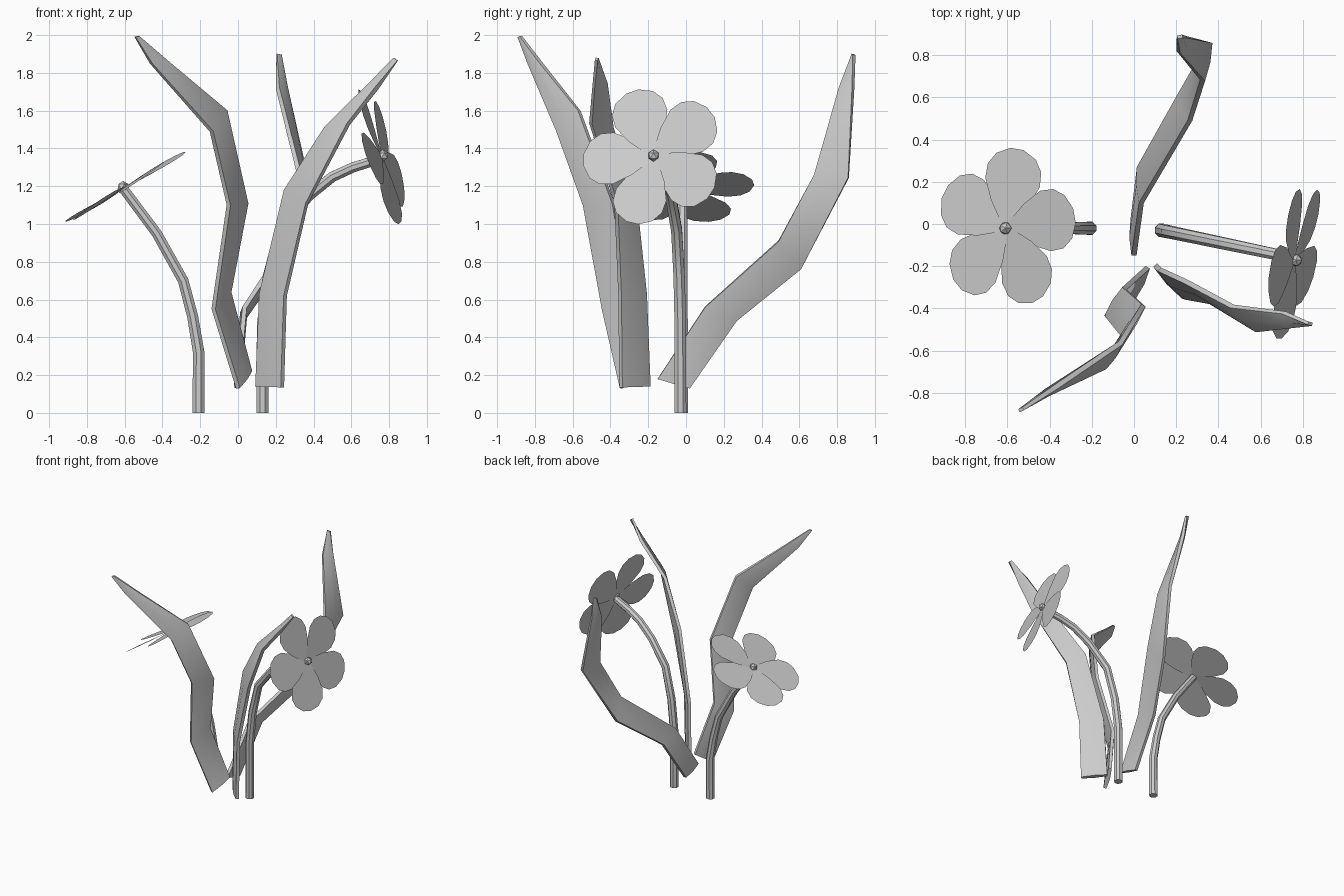
import bpy, bmesh, math
from mathutils import Vector

if "Cube" in bpy.data.objects:
    bpy.data.objects.remove(bpy.data.objects["Cube"])


def finish(name, bm, angle=40):
    bmesh.ops.recalc_face_normals(bm, faces=bm.faces)
    me = bpy.data.meshes.new(name)
    bm.to_mesh(me)
    bm.free()
    ob = bpy.data.objects.new(name, me)
    bpy.context.collection.objects.link(ob)
    bpy.context.view_layer.objects.active = ob
    ob.select_set(True)
    bpy.ops.object.shade_smooth_by_angle(angle=math.radians(angle))
    ob.select_set(False)
    return ob


def loft(bm, rings):
    # skin closed rings and cap both ends
    vs = [[bm.verts.new(p) for p in r] for r in rings]
    n = len(vs[0])
    for a, b in zip(vs, vs[1:]):
        for i in range(n):
            bm.faces.new((a[i], a[(i + 1) % n], b[(i + 1) % n], b[i]))
    bm.faces.new(vs[0])
    bm.faces.new(vs[-1])


def leaf(name, sections):
    # each section is the pair of blade edge points; hexagonal lens profile
    secs = [(Vector(a), Vector(b)) for a, b in sections]
    mids = [(a + b) / 2 for a, b in secs]
    rings = []
    for i, (a, b) in enumerate(secs):
        tangent = mids[min(i + 1, len(mids) - 1)] - mids[max(i - 1, 0)]
        n = (b - a).cross(tangent).normalized()
        last = i == len(secs) - 1
        e, m = (0.008, 0.008) if last else (0.012, 0.02)
        c = mids[i]
        rings.append([a + n * e, c + n * m, b + n * e, b - n * e, c - n * m, a - n * e])
    bm = bmesh.new()
    loft(bm, rings)
    finish(name, bm)


def stem(name, path, r0=0.034, r1=0.028, sides=8):
    pts = [Vector(p) for p in path]
    rings = []
    for i, p in enumerate(pts):
        t = Vector()
        if i > 0:
            t += (p - pts[i - 1]).normalized()
        if i < len(pts) - 1:
            t += (pts[i + 1] - p).normalized()
        t.normalize()
        u = Vector((0, 1, 0)).cross(t).normalized()
        v = t.cross(u)
        r = r0 + (r1 - r0) * i / (len(pts) - 1)
        rings.append([p + r * (u * math.cos(k) + v * math.sin(k))
                      for k in (2 * math.pi * (j + 0.5) / sides for j in range(sides))])
    bm = bmesh.new()
    loft(bm, rings)
    finish(name, bm)


# half outline of one petal: distance from centre, half width
PETAL = [(0.0, 0.015), (0.12, 0.10), (0.22, 0.145), (0.29, 0.142), (0.345, 0.105), (0.38, 0.035)]


def flower(name, centre, normal, u, start):
    c, n = Vector(centre), Vector(normal).normalized()
    u = Vector(u)
    u = (u - n * u.dot(n)).normalized()
    v = n.cross(u)
    bm = bmesh.new()
    for k in range(5):
        ang = math.radians(start + 72 * k)
        d = u * math.cos(ang) + v * math.sin(ang)
        s = v * math.cos(ang) - u * math.sin(ang)
        rows = []
        for r, w in PETAL:
            # slight pinwheel tilt so neighbouring petals overlap
            rows.append([bm.verts.new(c + d * r + s * w * q + n * (0.08 * w * q))
                         for q in (-1, 0, 1)])
        for a, b in zip(rows, rows[1:]):
            for i in (0, 1):
                bm.faces.new((a[i], a[i + 1], b[i + 1], b[i]))
    finish(name + "_petals", bm)
    # centre knob
    bm = bmesh.new()
    bmesh.ops.create_icosphere(bm, subdivisions=1, radius=0.032)
    bmesh.ops.translate(bm, verts=bm.verts, vec=c + n * 0.008)
    finish(name + "_centre", bm, 20)


# leaves
leaf("front_leaf", [
    ((0.00, -0.345, 0.13), (0.065, -0.205, 0.22)),
    ((-0.13, -0.44, 0.55), (-0.045, -0.305, 0.64)),
    ((-0.05, -0.54, 1.10), (0.045, -0.385, 1.11)),
    ((-0.14, -0.68, 1.49), (-0.065, -0.565, 1.60)),
    ((-0.46, -0.83, 1.85), (-0.36, -0.765, 1.85)),
    ((-0.545, -0.885, 1.99), (-0.525, -0.875, 1.995))])
leaf("back_leaf", [
    ((0.00, -0.15, 0.18), (-0.005, 0.02, 0.13)),
    ((0.035, 0.10, 0.56), (0.025, 0.27, 0.49)),
    ((0.265, 0.49, 0.91), (0.215, 0.61, 0.765)),
    ((0.325, 0.68, 1.26), (0.36, 0.86, 1.245)),
    ((0.21, 0.815, 1.72), (0.255, 0.885, 1.72)),
    ((0.205, 0.885, 1.90), (0.23, 0.89, 1.895))])
leaf("right_leaf", [
    ((0.10, -0.195, 0.14), (0.235, -0.345, 0.135)),
    ((0.12, -0.215, 0.63), (0.25, -0.35, 0.62)),
    ((0.25, -0.275, 1.18), (0.365, -0.37, 1.11)),
    ((0.465, -0.39, 1.51), (0.585, -0.505, 1.53)),
    ((0.71, -0.42, 1.75), (0.735, -0.49, 1.72)),
    ((0.825, -0.47, 1.88), (0.845, -0.475, 1.865))])

# stems
stem("left_stem", [(x, -0.02, z) for x, z in
     [(-0.21, 0), (-0.208, 0.32), (-0.24, 0.51), (-0.29, 0.70), (-0.43, 0.95), (-0.605, 1.185)]])
stem("right_stem", [(x, -0.03 - 0.21 * (x - 0.13), z) for x, z in
     [(0.13, 0), (0.13, 0.46), (0.16, 0.72), (0.225, 0.97), (0.375, 1.15),
      (0.50, 1.25), (0.61, 1.30), (0.755, 1.345)]])

# flowers
flower("left_flower", (-0.605, -0.02, 1.19), (-0.51, 0, 0.86), (1, 0, 0), 9)
flower("right_flower", (0.76, -0.17, 1.36), (0.94, -0.2, 0.27), (0, 1, 0), 36)
